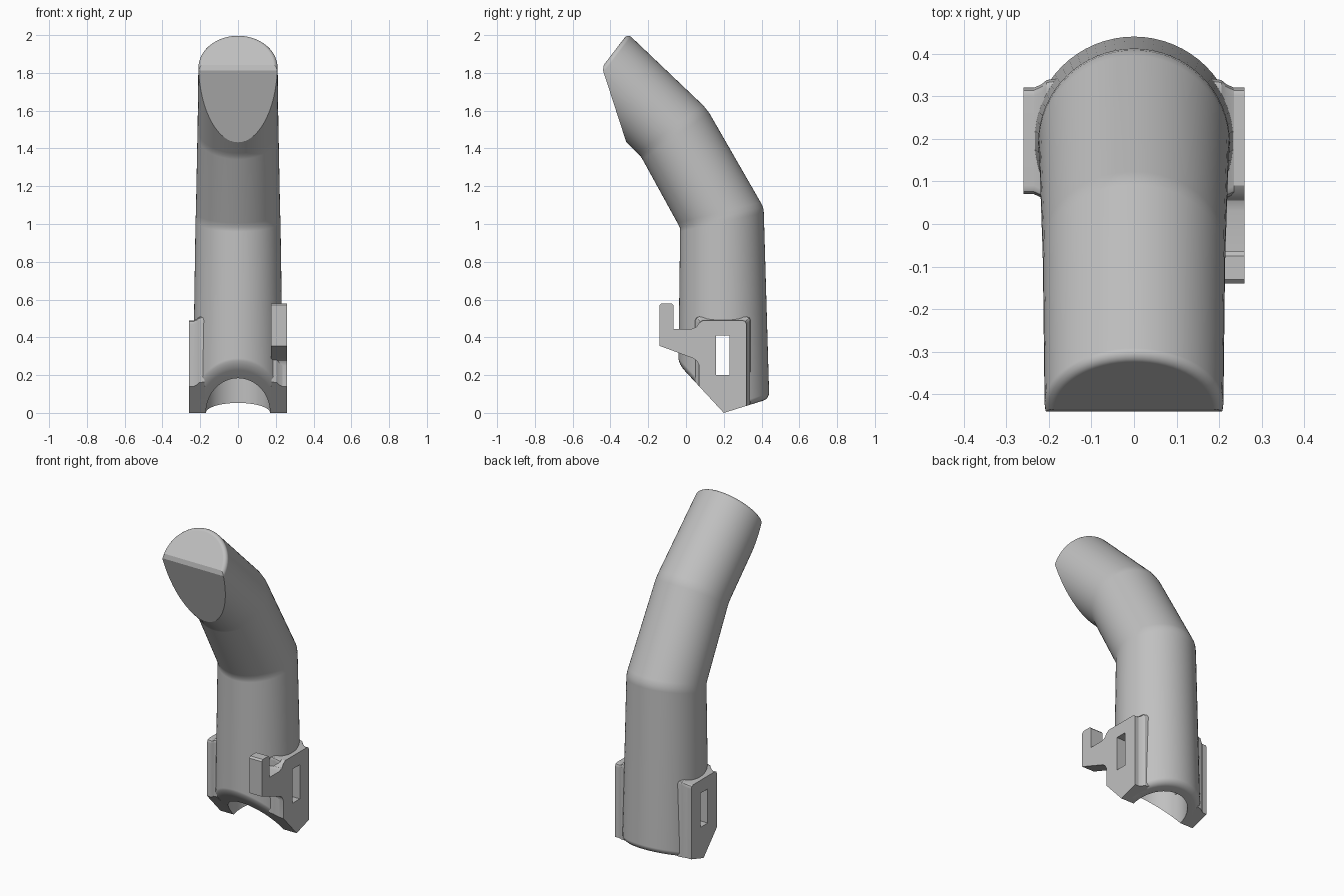
import bpy, bmesh, math
from mathutils import Vector

if "Cube" in bpy.data.objects:
    bpy.data.objects.remove(bpy.data.objects["Cube"])

grey = bpy.data.materials.new("light grey")
grey.use_nodes = True
grey.diffuse_color = (0.53, 0.53, 0.53, 1)
grey.node_tree.nodes["Principled BSDF"].inputs["Base Color"].default_value = grey.diffuse_color

SEGMENTS = 64
AXIS_Y = 0.2


def make_object(name, bm):
    bmesh.ops.recalc_face_normals(bm, faces=bm.faces)
    mesh = bpy.data.meshes.new(name)
    bm.to_mesh(mesh)
    bm.free()
    mesh.materials.append(grey)
    ob = bpy.data.objects.new(name, mesh)
    bpy.context.collection.objects.link(ob)
    return ob


def loft(rings):
    """Closed solid through rings of points."""
    bm = bmesh.new()
    loops = [[bm.verts.new(p) for p in ring] for ring in rings]
    count = len(loops[0])
    for a, b in zip(loops, loops[1:]):
        for i in range(count):
            j = (i + 1) % count
            bm.faces.new((a[i], a[j], b[j], b[i]))
    bm.faces.new(loops[0])
    bm.faces.new(loops[-1])
    return bm


def foot(y):
    """Height of the V-shaped lower end."""
    return (AXIS_Y - y) * 1.08 if y < AXIS_Y else (y - AXIS_Y) * 0.31


def foot_ring(radius, lift):
    ring = []
    for i in range(SEGMENTS):
        a = math.tau * i / SEGMENTS
        y = AXIS_Y + radius * math.cos(a)
        ring.append((radius * math.sin(a), y, foot(y) + lift))
    return ring


def tilted_ring(low, high, width, scale=1.0, shift=(0, 0)):
    """Elliptical section between a front point and a back point (y, z)."""
    low, high = Vector(low), Vector(high)
    mid = (low + high) / 2 + Vector(shift)
    half = (high - low) / 2 * scale
    ring = []
    for i in range(SEGMENTS):
        a = math.tau * i / SEGMENTS
        p = mid + half * math.cos(a)
        ring.append((width * scale * math.sin(a), p.x, p.y))
    return ring


# Bent tube: sections around the two softened bends
bends = [
    ((-0.031, 0.960), (0.412, 1.060), 0.225),
    ((-0.033, 0.982), (0.408, 1.090), 0.224),
    ((-0.045, 1.005), (0.395, 1.115), 0.223),
    ((-0.230, 1.342), (0.123, 1.588), 0.215),
    ((-0.241, 1.360), (0.107, 1.608), 0.215),
    ((-0.257, 1.375), (0.092, 1.627), 0.214),
]
tip = ((-0.565, 1.672), (-0.31, 2.006), 0.21)
tip_axis = Vector((-0.795, 0.607))
STEPS = 4
fillet = [math.pi / 2 * k / STEPS for k in range(STEPS + 1)]

# Bore first, then the lip, then the outside up to the tip
rings = [tilted_ring(*b, scale=0.74) for b in reversed(bends)]
rings.append(foot_ring(0.17, 0))
for a in reversed(fillet):
    rings.append(foot_ring(0.24 - 0.03 * (1 - math.cos(a)), 0.03 * (1 - math.sin(a))))
rings += [tilted_ring(*b) for b in bends]
for a in fillet:
    rings.append(tilted_ring(*tip, scale=1 - 0.11 * (1 - math.cos(a)),
                             shift=tip_axis * -0.023 * (1 - math.sin(a))))
bm = loft(rings)


def slice_tip(bm, point, normal):
    faces = [f for f in bm.faces if f.calc_center_median().z > 1.38
             and max(v.co.z for v in f.verts) > 1.65]
    geom = set(faces)
    for f in faces:
        geom.update(f.edges)
        geom.update(f.verts)
    cut = bmesh.ops.bisect_plane(bm, geom=list(geom), dist=1e-5, plane_co=(0, *point),
                                 plane_no=(0, *normal), clear_outer=True)
    edges = [e for e in cut["geom_cut"] if isinstance(e, bmesh.types.BMEdge)]
    bmesh.ops.holes_fill(bm, edges=edges, sides=0)


# Flat slanted face on the tip, with a small chamfer along its top edge
slice_tip(bm, (-0.445, 1.83), (-0.951, -0.309))
slice_tip(bm, (-0.437, 1.83), (-0.985, 0.17))
tube = make_object("bent_tube", bm)


def prism(name, layers):
    """Solid through outlines of (y, z) points, each at its own x."""
    return make_object(name, loft([[(x, y, z) for y, z in pts] for x, pts in layers]))


def plate_outline(grow=0.0):
    front, back, top = 0.07 - grow, 0.32 + grow, 0.49 + grow
    return [(AXIS_Y, 0), (back, foot(back)), (back, top - 0.02), (back - 0.006, top - 0.006),
            (back - 0.02, top), (front + 0.02, top), (front + 0.006, top - 0.006),
            (front, top - 0.02), (front, foot(front))]


# Side plate with a forward hook on the left
hook_outline = plate_outline()[:5] + [
    (0.09, 0.49), (0.07, 0.477), (0.055, 0.455), (0.03, 0.445), (-0.065, 0.445),
    (-0.065, 0.57), (-0.075, 0.58), (-0.13, 0.58), (-0.14, 0.57), (-0.14, 0.355),
    (0.035, 0.29), (0.058, 0.275), (0.07, 0.25), (0.07, foot(0.07))]
parts = [tube,
         prism("left_hook_plate", [(0.175, hook_outline), (0.26, hook_outline)]),
         prism("right_plate", [(-0.175, plate_outline()), (-0.26, plate_outline())])]

# Flared blends between the tube and the plates
for side, name in ((1, "left_plate_blend"), (-1, "right_plate_blend")):
    parts.append(prism(name, [(side * x, plate_outline(g)) for x, g in
                              ((0.178, 0.022), (0.205, 0.018), (0.217, 0.008), (0.235, 0.0))]))

# Strap slot passing through both sides
slot = [(0.16, 0.2), (0.23, 0.2), (0.23, 0.41), (0.16, 0.41)]
cutter = prism("slot_cutter", [(-0.4, slot), (0.4, slot)])
cutter.hide_render = True

for ob in parts:
    bpy.ops.object.select_all(action="DESELECT")
    ob.select_set(True)
    bpy.context.view_layer.objects.active = ob
    cut = ob.modifiers.new("slot", "BOOLEAN")
    cut.operation = "DIFFERENCE"
    cut.solver = "EXACT"
    cut.object = cutter
    bpy.ops.object.modifier_apply(modifier=cut.name)
    bpy.ops.object.shade_smooth_by_angle(angle=math.radians(27))
    weighted = ob.modifiers.new("normals", "WEIGHTED_NORMAL")
    weighted.keep_sharp = True

bpy.data.objects.remove(cutter)
